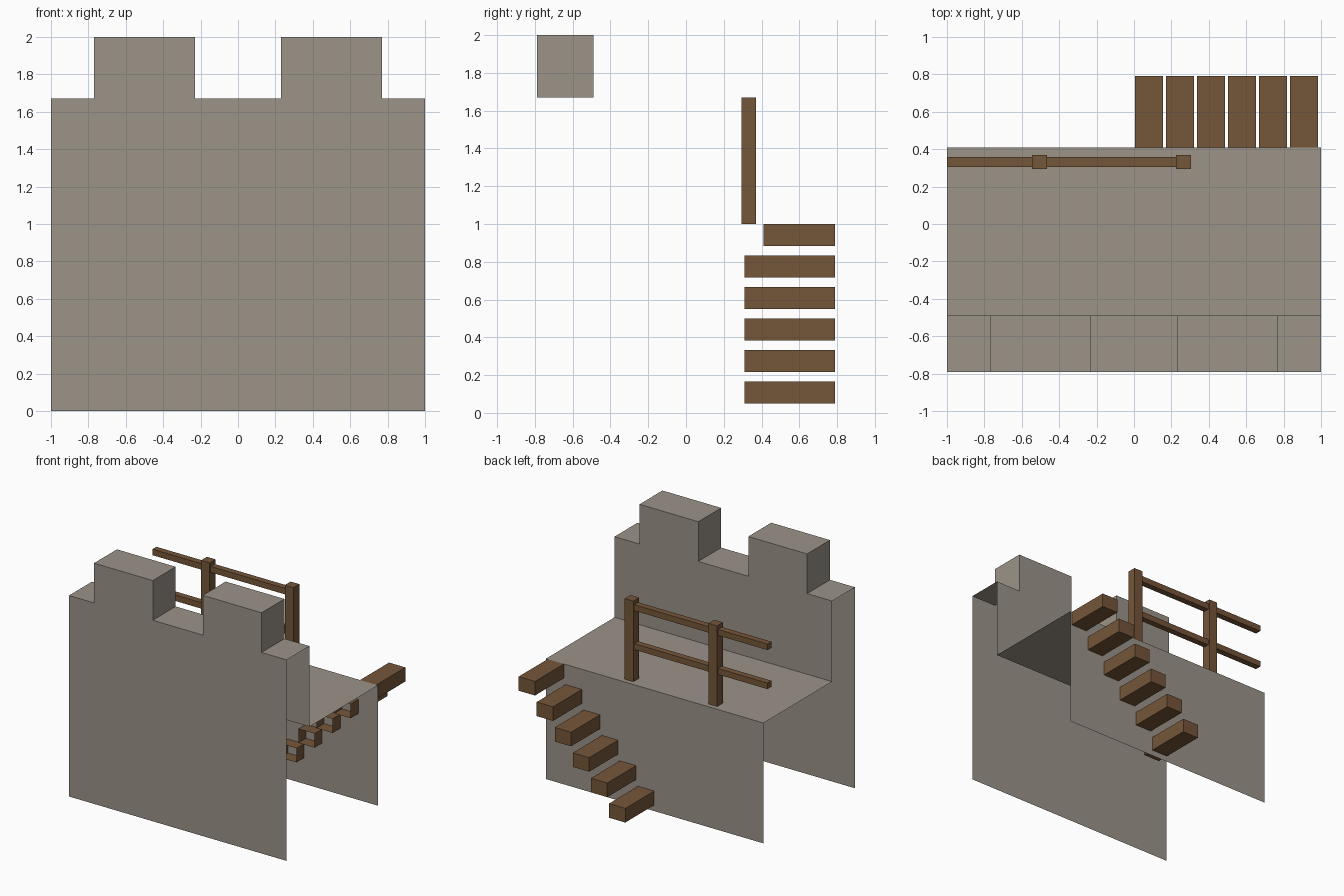
import bpy, bmesh

if "Cube" in bpy.data.objects:
    bpy.data.objects.remove(bpy.data.objects["Cube"])


def material(name, rgb):
    m = bpy.data.materials.new(name)
    m.diffuse_color = (*rgb, 1)
    m.use_nodes = True
    m.node_tree.nodes["Principled BSDF"].inputs["Base Color"].default_value = m.diffuse_color
    return m


STONE = material("warm_grey_stone", (0.328, 0.292, 0.250))
WOOD = material("brown_wood", (0.178, 0.093, 0.041))


def finish(bm, name, mat):
    me = bpy.data.meshes.new(name)
    bm.to_mesh(me)
    bm.free()
    me.materials.append(mat)
    ob = bpy.data.objects.new(name, me)
    bpy.context.collection.objects.link(ob)
    return ob


def box(name, x, y, z, open_side=None):
    """Box from (min, max) ranges; open_side = (axis, sign) removes one face."""
    bm = bmesh.new()
    bmesh.ops.create_cube(bm, size=1)
    for v in bm.verts:
        v.co = [r[0] if c < 0 else r[1] for c, r in zip(v.co, (x, y, z))]
    bm.normal_update()
    if open_side:
        axis, sign = open_side
        gone = [f for f in bm.faces if f.normal[axis] * sign > 0.9]
        bmesh.ops.delete(bm, geom=gone, context='FACES')
    return finish(bm, name, WOOD)


# Castle wall: crenellated parapet, walkway and back wall, open ends and base
FRONT, INNER, BACK = -0.79, -0.49, 0.41
LOW, HIGH, DECK = 1.67, 2.0, 1.0
outline = [(-1, LOW)]
for a, b in ((-0.77, -0.23), (0.23, 0.77)):
    outline += [(a, LOW), (a, HIGH), (b, HIGH), (b, LOW)]
outline.append((1, LOW))

bm = bmesh.new()
front = [bm.verts.new((x, FRONT, z)) for x, z in outline]
inner = [bm.verts.new((x, INNER, z)) for x, z in outline]


def edge(y, z):
    return [bm.verts.new((x, y, z)) for x in (-1, 1)]


foot, deck_in, deck_out, back_foot = (edge(FRONT, 0), edge(INNER, DECK),
                                      edge(BACK, DECK), edge(BACK, 0))
bm.faces.new(foot + front[::-1])                      # outer face
bm.faces.new(deck_in[::-1] + inner)                   # inner parapet face
for i in range(len(outline) - 1):                     # merlon tops and sides
    bm.faces.new((front[i], front[i + 1], inner[i + 1], inner[i]))
bm.faces.new(deck_in + deck_out[::-1])                # walkway
bm.faces.new(deck_out + back_foot[::-1])              # back face
finish(bm, "castle_wall", STONE)

# Stair treads set into the back wall, embedded ends open
for i in range(6):
    x0, top = 0.005 + i * 0.166, (i + 1) / 6
    box(f"stair_tread_{i + 1}", (x0, x0 + 0.15),
        (BACK if i == 5 else 0.31, 0.79), (top - 0.117, top), (1, -1))

# Railing posts
for i, x in enumerate((-0.505, 0.265)):
    box(f"railing_post_{i + 1}", (x - 0.04, x + 0.04), (0.293, 0.37),
        (DECK, 1.67), (2, -1))

# Horizontal rails
for name, z in (("lower_rail", 1.262), ("upper_rail", 1.586)):
    box(name, (-1, 0.265), (0.306, 0.358), (z, z + 0.05))
